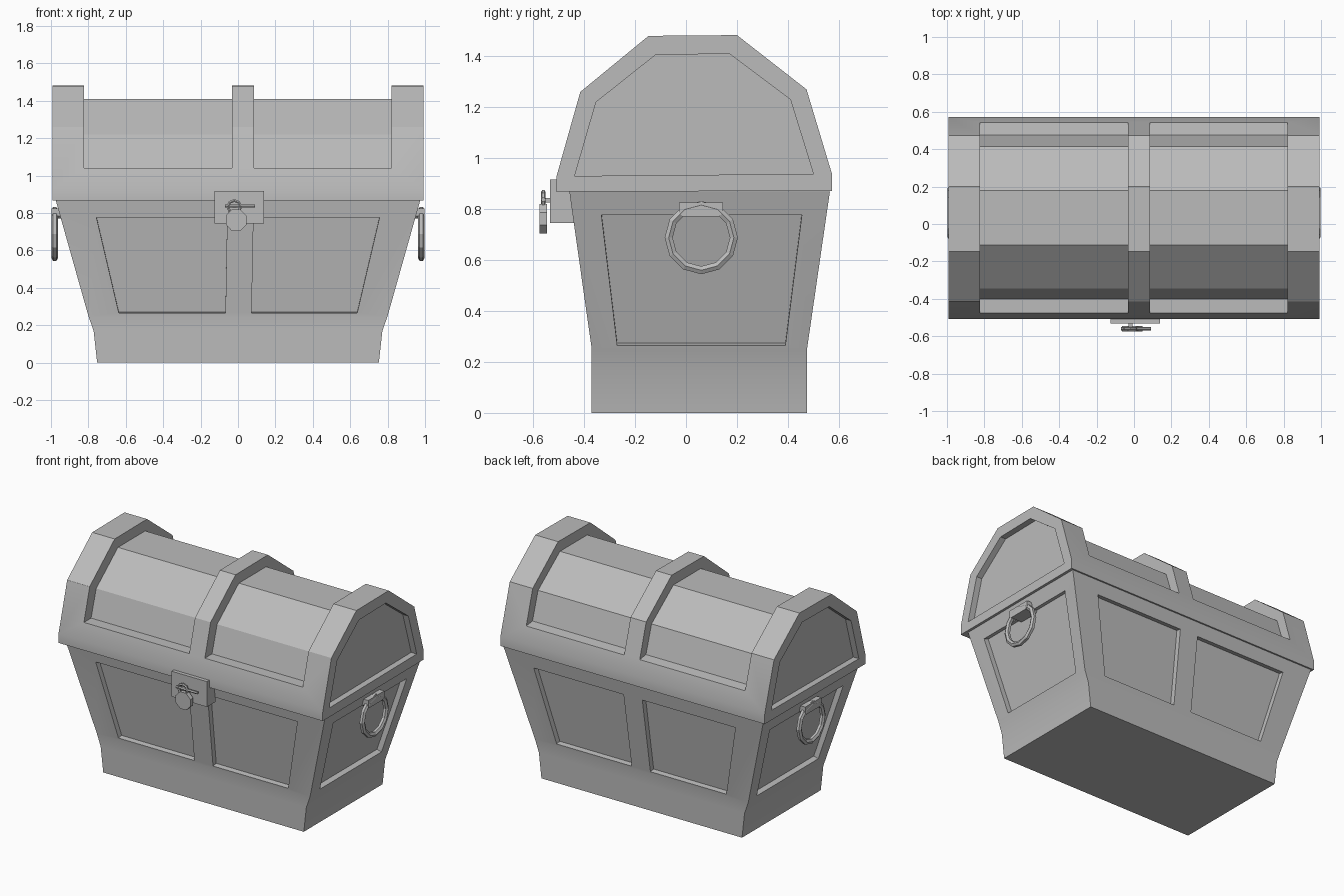
import bpy, bmesh, math
from mathutils import Vector, Matrix

if "Cube" in bpy.data.objects:
    bpy.data.objects.remove(bpy.data.objects["Cube"])

grey = bpy.data.materials.new("grey")
grey.diffuse_color = (0.5, 0.5, 0.5, 1)
grey.use_nodes = True
grey.node_tree.nodes["Principled BSDF"].inputs["Base Color"].default_value = grey.diffuse_color


def loft(name, rings, mat=True):
    """Closed solid through rings of equal point count."""
    bm = bmesh.new()
    vs = [[bm.verts.new(p) for p in r] for r in rings]
    n = len(rings[0])
    for a, b in zip(vs, vs[1:]):
        for i in range(n):
            bm.faces.new((a[i], a[(i + 1) % n], b[(i + 1) % n], b[i]))
    bm.faces.new(vs[0])
    bm.faces.new(vs[-1])
    bmesh.ops.recalc_face_normals(bm, faces=bm.faces)
    me = bpy.data.meshes.new(name)
    bm.to_mesh(me)
    bm.free()
    ob = bpy.data.objects.new(name, me)
    bpy.context.collection.objects.link(ob)
    if mat:
        me.materials.append(grey)
    return ob


def prism_x(name, profile, x0, x1, mat=True):
    return loft(name, [[(x, y, z) for y, z in profile] for x in (x0, x1)], mat)


def box(name, x0, x1, y0, y1, z0, z1):
    return prism_x(name, [(y0, z0), (y1, z0), (y1, z1), (y0, z1)], x0, x1)


def recess(name, pts, depth):
    """Cutter for a recess in a flat wall; pts run anticlockwise seen from outside."""
    p = [Vector(q) for q in pts]
    n = (p[1] - p[0]).cross(p[2] - p[0]).normalized()
    return loft(name, [[q - n * depth for q in p], [q + n * 0.04 for q in p]], False)


def carve(ob, cutters):
    bpy.context.view_layer.objects.active = ob
    for c in cutters:
        c.hide_render = True
        m = ob.modifiers.new("cut", 'BOOLEAN')
        m.operation, m.solver, m.object = 'DIFFERENCE', 'EXACT', c
        bpy.ops.object.modifier_apply(modifier=m.name)
        bpy.data.objects.remove(c)


def smooth(ob, angle=30):
    bpy.ops.object.select_all(action='DESELECT')
    ob.select_set(True)
    bpy.context.view_layer.objects.active = ob
    bpy.ops.object.shade_smooth_by_angle(angle=math.radians(angle))


def ring(name, centre, axis, major, minor, seg, sides):
    """Faceted torus around the given axis."""
    rot = Vector((0, 0, 1)).rotation_difference(Vector(axis)).to_matrix().to_4x4()
    mw = Matrix.Translation(centre) @ rot
    bm = bmesh.new()
    vs = []
    for i in range(seg):
        a = 2 * math.pi * i / seg
        vs.append([])
        for j in range(sides):
            b = 2 * math.pi * (j + 0.5) / sides
            r = major + minor * math.cos(b)
            vs[-1].append(bm.verts.new(mw @ Vector((r * math.cos(a), r * math.sin(a), minor * math.sin(b)))))
    for i in range(seg):
        for j in range(sides):
            k, l = (i + 1) % seg, (j + 1) % sides
            bm.faces.new((vs[i][j], vs[k][j], vs[k][l], vs[i][l]))
    bmesh.ops.recalc_face_normals(bm, faces=bm.faces)
    me = bpy.data.meshes.new(name)
    bm.to_mesh(me)
    bm.free()
    me.materials.append(grey)
    ob = bpy.data.objects.new(name, me)
    bpy.context.collection.objects.link(ob)
    return ob


# Flared lower box: z, half width, front y, back y
levels = [(0, .753, -.37, .475), (.17, .772, -.37, .475),
          (.25, .80, -.37, .475), (.87, .975, -.458, .565)]
chest = loft("chest_body", [[(-w, f, z), (w, f, z), (w, b, z), (-w, b, z)]
                            for z, w, f, b in levels])


def wall(z, k):
    """Wall position on the upper flare; k picks width, front or back."""
    lo, hi = levels[2], levels[3]
    return lo[k] + (hi[k] - lo[k]) * (z - lo[0]) / (hi[0] - lo[0])


# Recessed panels: two in front, two behind, one at each end
ZB, ZT = .265, .777
cuts = []
for k, flip in ((2, False), (3, True)):
    for bl, br, tl, tr in ((-.637, -.067, -.757, -.058), (.073, .637, .083, .757)):
        pts = [(bl, wall(ZB, k), ZB), (br, wall(ZB, k), ZB),
               (tr, wall(ZT, k), ZT), (tl, wall(ZT, k), ZT)]
        cuts.append(recess("panel_cut", pts[::-1] if flip else pts, .035))
for s in (1, -1):
    pts = [(s * wall(ZB, 1), -.27, ZB), (s * wall(ZB, 1), .39, ZB),
           (s * wall(ZT, 1), .455, ZT), (s * wall(ZT, 1), -.332, ZT)]
    cuts.append(recess("end_cut", pts if s > 0 else pts[::-1], .035))
carve(chest, cuts)
smooth(chest)

# Lid with raised straps, sunken barrel sections and sunken end panels
lid = prism_x("lid", [(-.508, .868), (-.508, .93), (-.415, 1.26), (-.147, 1.48), (.20, 1.483),
                      (.473, 1.27), (.573, .938), (.573, .872)], -.992, .992)
barrel = [(-.7, 1.04), (-.40, 1.04), (-.345, 1.22), (-.112, 1.41), (.18, 1.41), (.415, 1.235),
          (.475, 1.05), (.7, 1.02), (.7, 1.7), (-.7, 1.7)]
end = [(-.437, .93), (-.353, 1.22), (-.12, 1.405), (.17, 1.41), (.41, 1.23), (.50, .938)]
carve(lid, [prism_x("barrel_cut", barrel, a, b, False) for a, b in ((-.823, -.032), (.085, .82))]
      + [prism_x("lid_end_cut", end, s * .95, s * 1.1, False) for s in (1, -1)])
smooth(lid)

# Ring handles with brackets on both ends
for s, side in ((1, "right"), (-1, "left")):
    ring(side + "_handle_ring", (s * .98, .06, .688), (1, 0, 0), .128, .018, 12, 6)
    prism_x(side + "_handle_bracket", [(-.012, .77), (.13, .77), (.145, .785), (.145, .825),
                                       (-.027, .825), (-.027, .785)], s * .90, s * .997)

# Lock plate, staple, padlock, shackle and pin
box("lock_plate", -.125, .14, -.533, -.44, .745, .917)
box("staple", -.03, -.008, -.565, -.52, .826, .844)
body = [(-.01 + .06 * math.cos(a), .762 + .062 * math.sin(a))
        for a in (math.pi * (i + .5) / 4 for i in range(8))]
loft("padlock", [[(x, y, z) for x, z in body] for y in (-.575, -.545)])
ring("shackle", (-.02, .833, .0), (0, 1, 0), .034, .009, 8, 6).data.transform(
    Matrix.Translation((0, -.56 - .833, .833)))
pin = [(-.56 + .009 * math.cos(a), .837 + .009 * math.sin(a))
       for a in (math.pi * i / 3 for i in range(6))]
prism_x("pin", pin, -.07, .09)
